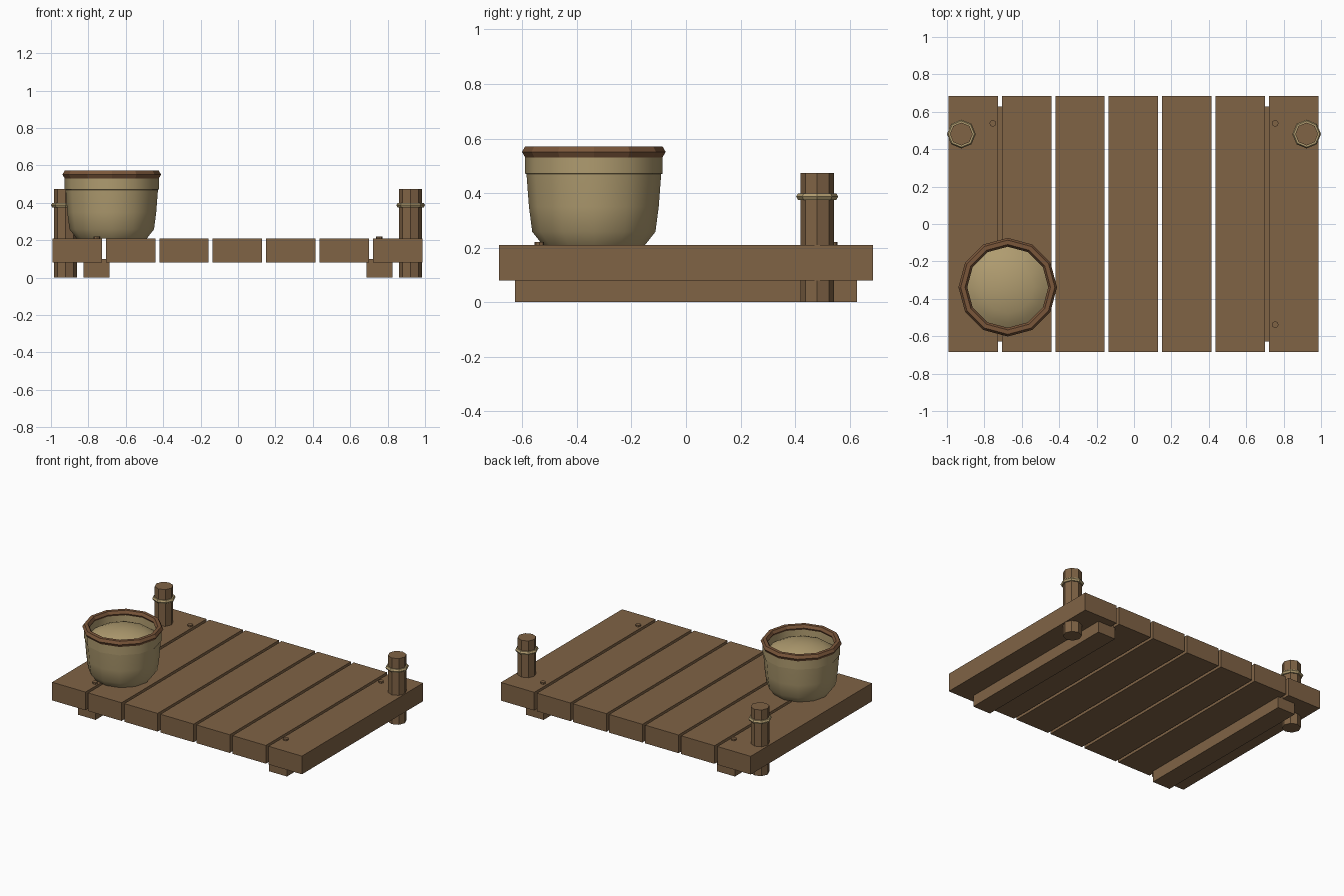
import bpy, bmesh, math
from mathutils import Vector

if "Cube" in bpy.data.objects:
    bpy.data.objects.remove(bpy.data.objects["Cube"])


def material(name, rgb):
    m = bpy.data.materials.new(name)
    m.diffuse_color = (*rgb, 1)
    m.use_nodes = True
    m.node_tree.nodes["Principled BSDF"].inputs["Base Color"].default_value = m.diffuse_color
    return m


WOOD = material("brown wood", (0.215, 0.125, 0.060))
RIM = material("reddish wood", (0.195, 0.093, 0.042))
TAN = material("tan fibre", (0.43, 0.33, 0.16))


def finish(obj, name, mat, smooth=None):
    obj.name = name
    obj.data.materials.append(mat)
    if smooth:
        bpy.ops.object.select_all(action='DESELECT')
        obj.select_set(True)
        bpy.context.view_layer.objects.active = obj
        bpy.ops.object.shade_smooth_by_angle(angle=math.radians(smooth))
    return obj


def box(name, lo, hi, mat):
    lo, hi = Vector(lo), Vector(hi)
    bpy.ops.mesh.primitive_cube_add(size=1, location=(lo + hi) / 2)
    obj = bpy.context.object
    for v in obj.data.vertices:
        v.co = Vector([a * b for a, b in zip(v.co, hi - lo)])
    return finish(obj, name, mat)


def cylinder(name, x, y, z0, z1, r, sides, mat):
    bpy.ops.mesh.primitive_cylinder_add(vertices=sides, radius=r, depth=z1 - z0,
                                        location=(x, y, (z0 + z1) / 2))
    return finish(bpy.context.object, name, mat)


def lathe(name, profile, centre, sides, mat, closed=False, smooth=None):
    """Spin (radius, z) points around the vertical axis; radius 0 makes a pole."""
    bm = bmesh.new()
    rings = []
    for r, z in profile:
        if r == 0:
            rings.append([bm.verts.new((0, 0, z))] * sides)
        else:
            rings.append([bm.verts.new((r * math.cos(math.tau * i / sides),
                                        r * math.sin(math.tau * i / sides), z))
                          for i in range(sides)])
    pairs = list(zip(rings, rings[1:]))
    if closed:
        pairs.append((rings[-1], rings[0]))
    for a, b in pairs:
        for i in range(sides):
            j = (i + 1) % sides
            bm.faces.new(list(dict.fromkeys((a[i], a[j], b[j], b[i]))))
    bmesh.ops.recalc_face_normals(bm, faces=bm.faces)
    mesh = bpy.data.meshes.new(name)
    bm.to_mesh(mesh)
    bm.free()
    obj = bpy.data.objects.new(name, mesh)
    obj.location = centre
    bpy.context.collection.objects.link(obj)
    return finish(obj, name, mat, smooth)


def ring(name, x, y, z, major, minor, sides, mat):
    section = [(major + minor * math.cos(math.tau * k / 6),
                minor * math.sin(math.tau * k / 6)) for k in range(6)]
    return lathe(name, section, (x, y, z), sides, mat, closed=True)


# Deck planks
for i in range(7):
    x = (i - 3) * 0.2855 - 0.003
    box(f"plank_{i + 1}", (x - 0.132, -0.685, 0.08), (x + 0.132, 0.685, 0.21), WOOD)

# Beams, nails, mooring posts and rope rings on both sides
for side, s in (("left", -1), ("right", 1)):
    box(f"{side}_beam", (s * 0.757 - 0.07, -0.628, 0), (s * 0.757 + 0.07, 0.628, 0.10), WOOD)
    for end, y in (("front", -0.538), ("back", 0.538)):
        cylinder(f"{side}_{end}_nail", s * 0.755, y, 0.20, 0.221, 0.018, 8, WOOD)
    cylinder(f"{side}_post", s * 0.923, 0.481, 0, 0.473, 0.061, 8, WOOD)
    ring(f"{side}_rope_ring", s * 0.923, 0.481, 0.387, 0.063, 0.014, 8, TAN)

# Tub: tapered wall with a raised collar, open at the top
TUB = (-0.675, -0.338, 0)
lathe("tub_body", [(0, 0.21), (0.188, 0.21), (0.226, 0.258), (0.238, 0.35),
                   (0.247, 0.469), (0.252, 0.471), (0.252, 0.55),
                   (0.225, 0.55), (0.222, 0.47)], TUB, 12, TAN, smooth=50)
ring("tub_rim", TUB[0], TUB[1], 0.551, 0.240, 0.0235, 12, RIM)

# Domed filling inside the tub
lathe("tub_filling", [(0.226, 0.485), (0.19, 0.511), (0.14, 0.532),
                      (0.07, 0.548), (0, 0.553)], TUB, 12, TAN, smooth=50)
